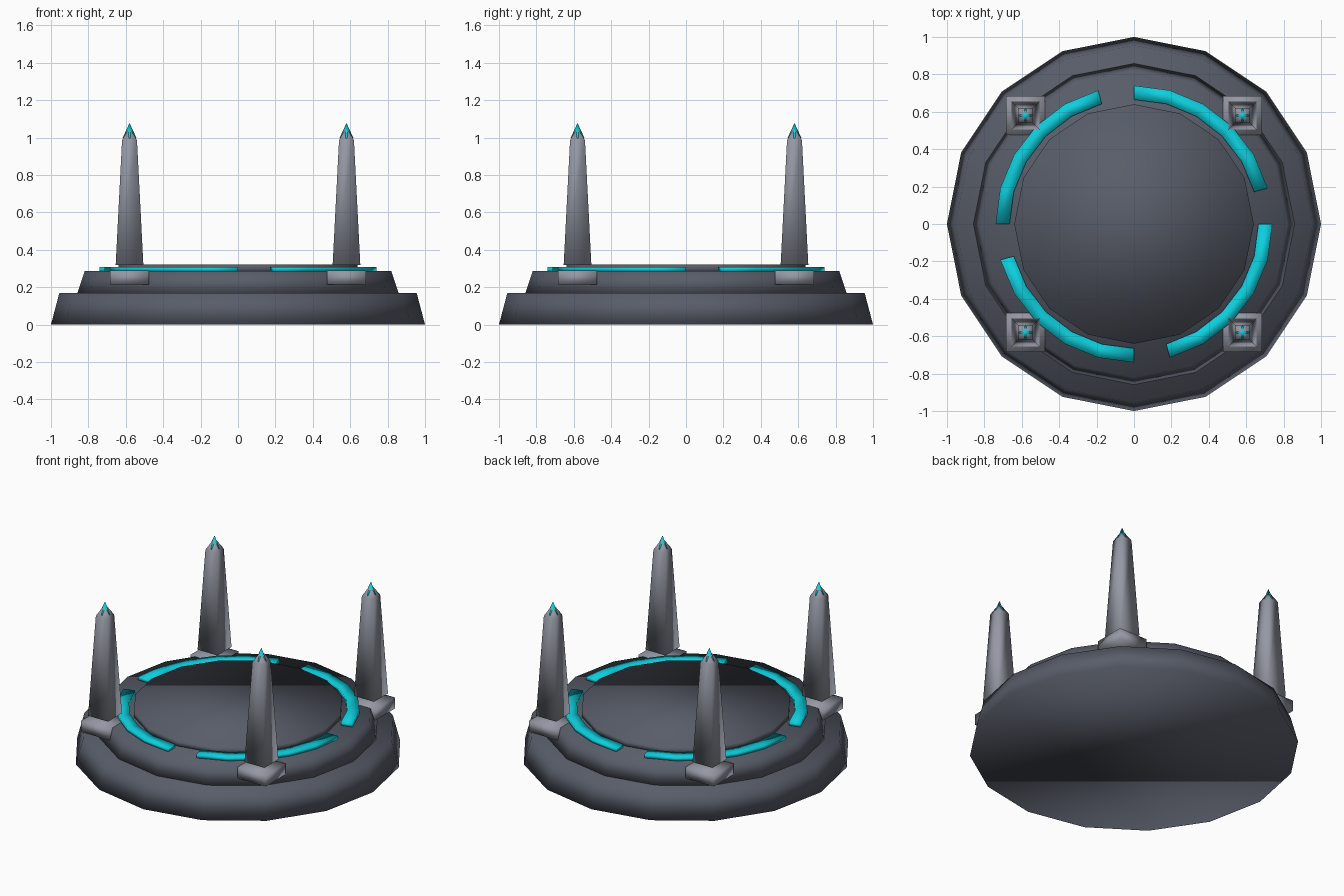
import bpy, bmesh, math
from mathutils import Matrix

if "Cube" in bpy.data.objects:
    bpy.data.objects.remove(bpy.data.objects["Cube"])


def material(name, rgb):
    m = bpy.data.materials.new(name)
    m.use_nodes = True
    m.diffuse_color = (*rgb, 1)
    m.node_tree.nodes["Principled BSDF"].inputs["Base Color"].default_value = (*rgb, 1)
    return m


slate = material("dark slate", (0.098, 0.109, 0.141))
stone = material("pale stone", (0.30, 0.315, 0.37))
glow = material("bright cyan", (0.004, 0.62, 0.72))


def finish(name, bm, mat, location=(0, 0, 0)):
    bmesh.ops.recalc_face_normals(bm, faces=bm.faces)
    for f in bm.faces:
        f.smooth = True
    mesh = bpy.data.meshes.new(name)
    bm.to_mesh(mesh)
    bm.free()
    mesh.materials.append(mat)
    ob = bpy.data.objects.new(name, mesh)
    ob.location = location
    bpy.context.collection.objects.link(ob)
    return ob


def rings(name, mat, sides, profile, turn=0, location=(0, 0, 0)):
    """Stack of regular polygon rings given as (radius, height); zero radius is a point."""
    bm = bmesh.new()
    loops = []
    for r, z in profile:
        count = sides if r else 1
        loops.append([bm.verts.new((r * math.cos(turn + math.tau * i / sides),
                                    r * math.sin(turn + math.tau * i / sides), z))
                      for i in range(count)])
    for a, b in zip(loops, loops[1:]):
        for i in range(sides):
            j = (i + 1) % sides
            quad = [a[i % len(a)], a[j % len(a)], b[j % len(b)], b[i % len(b)]]
            bm.faces.new(list(dict.fromkeys(quad)))
    for loop in (loops[0], loops[-1]):
        if len(loop) > 1:
            bm.faces.new(loop)
    return finish(name, bm, mat, location)


def arc(name, start, sweep, steps=5, inner=0.665, outer=0.74, low=0.284, high=0.308):
    """Curved bar with a rectangular section."""
    bm = bmesh.new()
    sections = []
    for i in range(steps + 1):
        a = start + sweep * i / steps
        sections.append([bm.verts.new((r * math.cos(a), r * math.sin(a), z))
                         for r, z in ((inner, low), (outer, low), (outer, high), (inner, high))])
    for s, t in zip(sections, sections[1:]):
        for k in range(4):
            n = (k + 1) % 4
            bm.faces.new((s[k], s[n], t[n], t[k]))
    bm.faces.new(sections[0])
    bm.faces.new(sections[-1])
    return finish(name, bm, glow)


# Stepped round platform
rings("lower_tier", slate, 16, [(1, 0), (0.955, 0.17)])
rings("upper_tier", slate, 16, [(0.86, 0.165), (0.82, 0.286)])
rings("centre_disc", slate, 16, [(0.64, 0.28), (0.64, 0.322)])

# Glowing arcs, one per quarter
for q in range(4):
    arc(f"glow_arc_{q + 1}", math.radians(90 * q), math.radians(-75))

# Corner obelisks
diag = math.sqrt(2)
for sx, sy, label in ((-1, -1, "front_right"), (1, -1, "front_left"),
                      (-1, 1, "back_right"), (1, 1, "back_left")):
    spot = (0.58 * sx, 0.58 * sy, 0)
    bm = bmesh.new()
    bmesh.ops.create_cube(bm, size=1, matrix=Matrix.Translation((0, 0, 0.252))
                          @ Matrix.Diagonal((0.21, 0.21, 0.073, 1)))
    finish(f"{label}_pillar_base", bm, stone, spot)
    rings(f"{label}_pillar_shaft", stone, 4,
          [(0.074 * diag, 0.32), (0.04 * diag, 0.985), (0, 1.06)], math.pi / 4, spot)
    # Crystal poking through the pointed cap
    rings(f"{label}_crystal", glow, 4, [(0, 0.95), (0.037, 0.998), (0, 1.078)], 0, spot)
